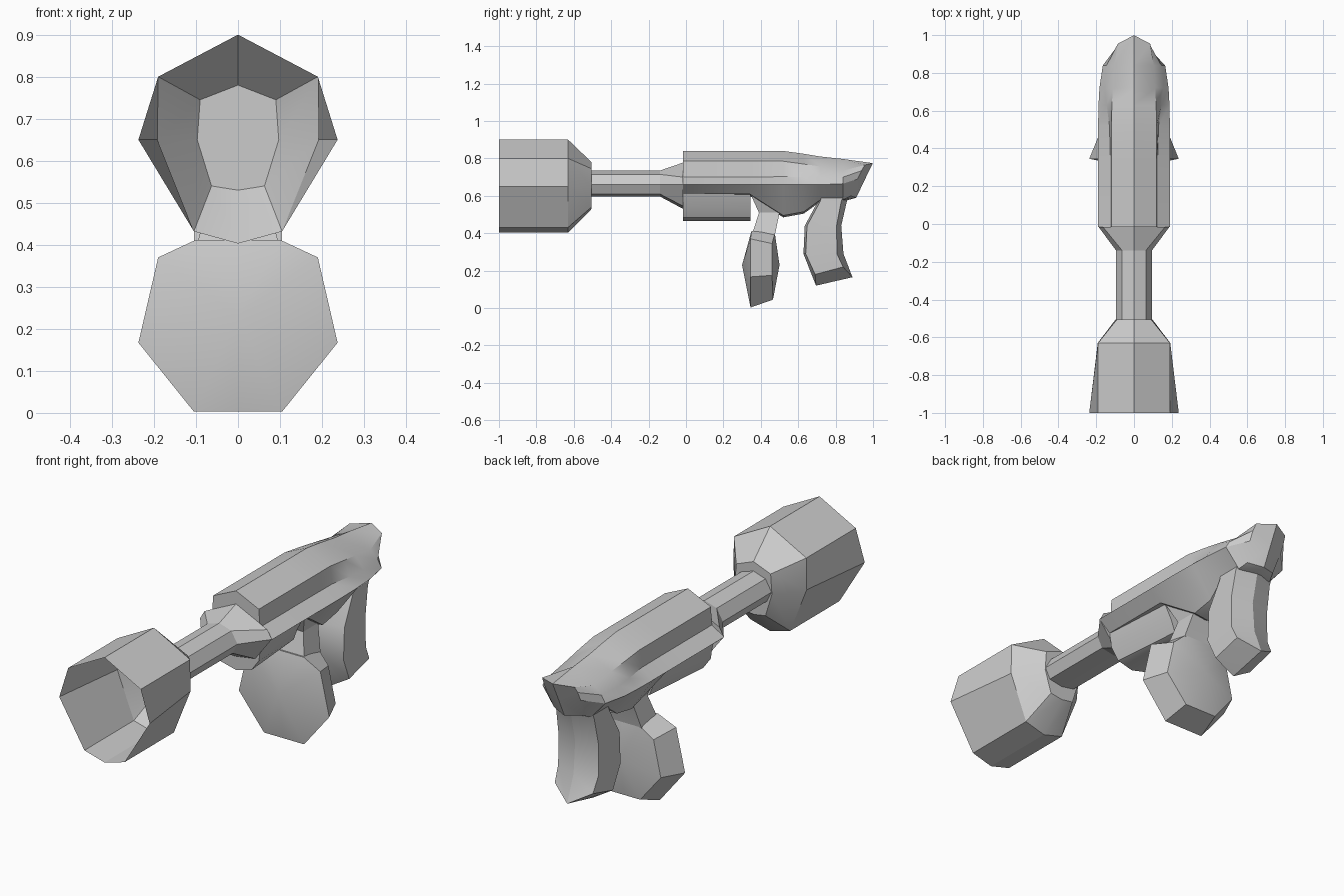
import bpy, bmesh

if "Cube" in bpy.data.objects:
    bpy.data.objects.remove(bpy.data.objects["Cube"])


def loft(name, rings, caps=(True, True), poke=(None, None), angle=0.45):
    """Skin mirrored half-rings of (x, y, z) points running from centre line to centre line."""
    bm = bmesh.new()
    loops = []
    for half in rings:
        full = list(half) + [(-x, y, z) for x, y, z in reversed(half) if x > 0]
        loops.append([bm.verts.new(p) for p in full])
    n = len(loops[0])
    for a, b in zip(loops, loops[1:]):
        for i in range(n):
            j = (i + 1) % n
            bm.faces.new((a[i], a[j], b[j], b[i]))
    for loop, on, centre in zip((loops[0], loops[-1]), caps, poke):
        if on:
            face = bm.faces.new(loop)
            if centre:  # move the middle of the cap to a given point
                bmesh.ops.poke(bm, faces=[face])["verts"][0].co = centre
    bmesh.ops.recalc_face_normals(bm, faces=bm.faces)
    mesh = bpy.data.meshes.new(name)
    bm.to_mesh(mesh)
    bm.free()
    ob = bpy.data.objects.new(name, mesh)
    bpy.context.collection.objects.link(ob)
    bpy.ops.object.select_all(action='DESELECT')
    ob.select_set(True)
    bpy.context.view_layer.objects.active = ob
    bpy.ops.object.shade_smooth_by_angle(angle=angle)
    return ob


def at_y(y, profile):
    return [(x, y, z) for x, z in profile]


# Open muzzle cup
rim = [(0, .9), (.19, .8), (.237, .65), (.105, .432), (0, .403)]
shoulder = [(0, .9), (.19, .8), (.192, .65), (.105, .432), (0, .403)]
throat = [(0, .78), (.09, .745), (.097, .65), (.063, .54), (0, .53)]
loft("muzzle", [at_y(-1, rim), at_y(-.63, shoulder), at_y(-.505, throat)], (False, True))

# Barrel flaring into the body
tube = [(0, .735), (.063, .715), (.095, .66), (.07, .61), (0, .597)]
flare = [(0, .778), (.165, .70), (.188, .66), (.10, .545), (0, .53)]
loft("barrel", [at_y(-.505, tube), at_y(-.14, tube), at_y(-.015, flare)], angle=.2)


# Ridged upper body: peak, roof edge, foot of side wall, ledge, belly edge, belly
def section(y, peak, roof, wall, ledge, belly):
    return at_y(y, [(0, peak), roof, wall, ledge, belly, (0, belly[1] - .01)])


tail = [(0, .775), (.085, .765), (.09, .735), (.09, .69), (.075, .60), (0, .59)]
tail_ring = [(x, .91 + (z - .59) * .48 - x * .45, z) for x, z in tail]
loft("body", [
    section(-.015, .84, (.12, .785), (.125, .70), (.19, .66), (.13, .61)),
    section(.34, .84, (.12, .785), (.125, .70), (.19, .66), (.13, .61)),
    section(.52, .84, (.12, .785), (.13, .703), (.19, .66), (.08, .495)),
    section(.63, .825, (.117, .77), (.145, .70), (.188, .66), (.08, .515)),
    section(.72, .81, (.112, .757), (.155, .70), (.183, .66), (.09, .58)),
    section(.84, .797, (.105, .735), (.145, .70), (.165, .665), (.09, .58)),
    tail_ring], poke=(None, (0, .953, .68)))

# Lower housing under the front of the body, narrowing rearwards
housing_front = [(0, .63), (.13, .615), (.12, .54), (.08, .485), (0, .465)]
housing_back = [(0, .63), (.11, .615), (.07, .54), (.05, .485), (0, .465)]
loft("lower_housing", [at_y(-.015, housing_front), at_y(.345, housing_back)], angle=.7)


# Neck joining the body to the front plate
def slab(z, y0, y1, w):
    return [(0, y0, z), (w, y0, z), (w, y1, z), (0, y1, z)]


loft("plate_neck", [slab(.62, .34, .54, .11), slab(.51, .39, .50, .07), slab(.39, .352, .475, .10)])

# Bulging seven-sided front plate, smaller at the back
front = [(0, .35, .412), (.10, .35, .412), (.19, .345, .37), (.237, .345, .167), (.105, .345, .003), (0, .345, .003)]
back = [(0, .475, .40), (.09, .475, .40), (.152, .46, .345), (.19, .46, .175), (.085, .465, .045), (0, .465, .045)]
loft("front_plate", [front, back], poke=[(0, .30, .23), (0, .50, .23)])


# Rear grip with a ridge down the back
def grip(z, y0, y1, w, bevel):
    return [(0, y0, z), (w, y0 + .012, z), (w, y1 - bevel, z), (0, y1, z)]


loft("rear_grip", [
    grip(.62, .72, .88, .10, .03),
    grip(.57, .705, .86, .10, .03),
    grip(.44, .635, .83, .105, .025),
    grip(.29, .628, .842, .105, .035),
    [(0, .695, .12), (.10, .69, .18), (.10, .84, .22), (0, .89, .165)]], poke=(None, (0, .79, .142)))
